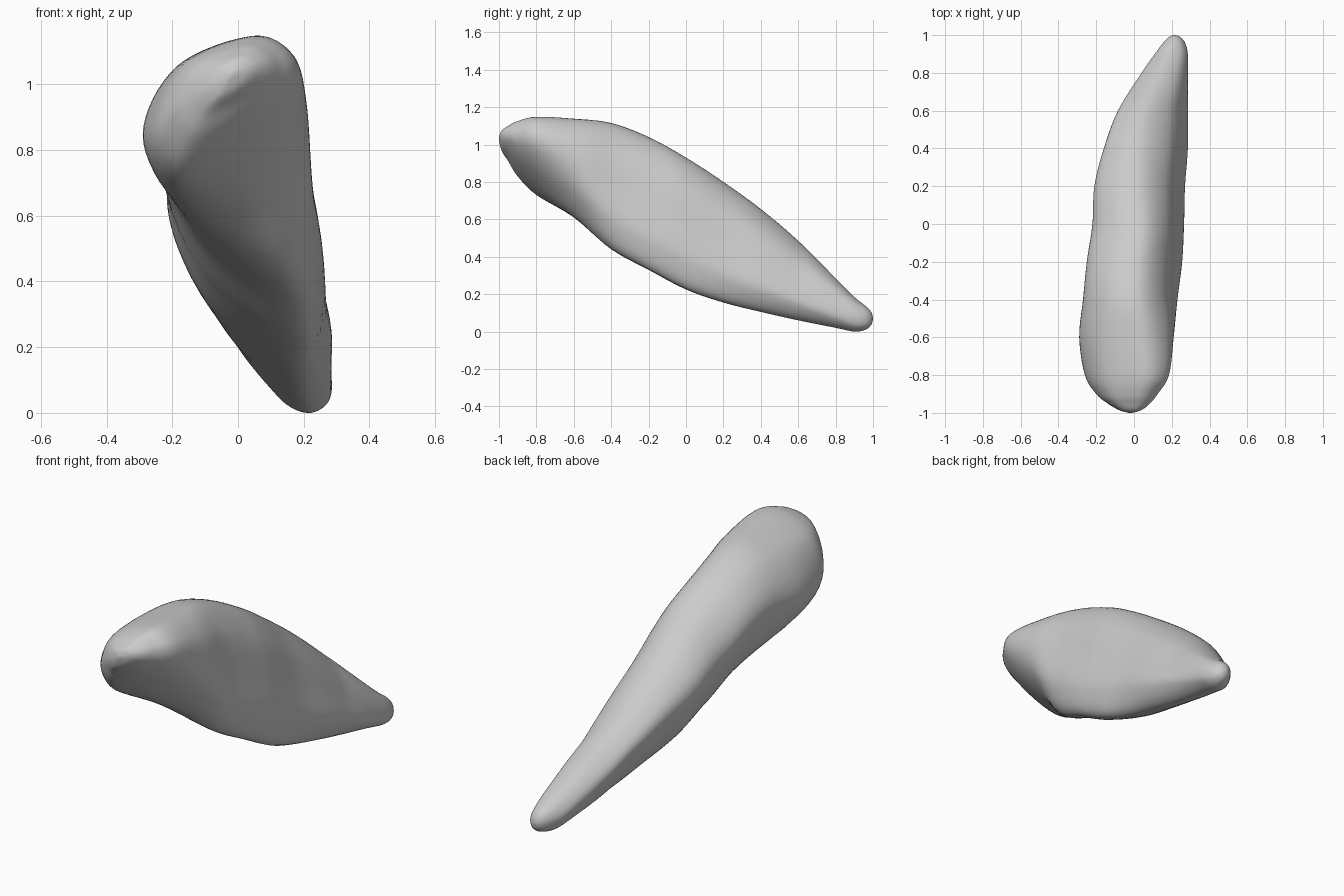
import bpy, bmesh
from mathutils import Vector

cube = bpy.data.objects.get("Cube")
if cube:
    bpy.data.objects.remove(cube)

# Stations along the body: y, x min, x max, z min, z max, shape (0 head, 1 middle, 2 tail, 3 tip)
STATIONS = [
    (-1.0, -.03, -.01, 1.02, 1.04, 0), (-.985, -.08, .04, .965, 1.075, 0),
    (-.95, -.14, .085, .91, 1.1, 0), (-.9, -.2, .125, .83, 1.125, 0),
    (-.8, -.26, .185, .73, 1.148, .05), (-.6, -.29, .21, .61, 1.138, .45),
    (-.4, -.27, .23, .44, 1.115, .85), (-.2, -.25, .255, .33, 1.04, 1),
    (0, -.22, .265, .225, .93, 1), (.2, -.21, .27, .155, .8, 1.3),
    (.4, -.16, .285, .105, .655, 1.7), (.6, -.085, .285, .06, .485, 2),
    (.8, .04, .285, .02, .285, 2.5), (.9, .11, .285, 0, .185, 2.9),
    (.96, .155, .27, .01, .137, 3), (.99, .185, .245, .035, .105, 3),
    (1.0, .21, .22, .065, .075, 3),
]
# Cross-section outlines inside a unit box, clockwise from the top
SHAPES = [
    [(.7, 1), (.96, .88), (1, .64), (.8, .34), (.46, .09), (.15, 0), (0, .3), (.2, .78)],
    [(.56, 1), (.82, .82), (.94, .5), (1, .2), (.84, 0), (.27, .25), (0, .67), (.2, .93)],
    [(.42, 1), (.74, .8), (.92, .5), (1, .2), (.74, 0), (.26, .3), (0, .76), (.13, .96)],
    [(.45, 1), (.82, .85), (1, .5), (.92, .16), (.58, 0), (.18, .15), (0, .55), (.13, .88)],
]
AROUND, ALONG = 8, 5


def spline(a, b, c, d, t):
    """Catmull-Rom curve between b and c."""
    return 0.5 * (2 * b + (c - a) * t + (2 * a - 5 * b + 4 * c - d) * t * t
                  + (3 * b - a - 3 * c + d) * t ** 3)


def outline(shape):
    """Smooth closed outline, blended between shapes and fitted to the unit box."""
    k = min(int(shape), len(SHAPES) - 2)
    pts = [Vector(p).lerp(Vector(q), shape - k) for p, q in zip(SHAPES[k], SHAPES[k + 1])]
    n = len(pts)
    ring = [spline(*(pts[(i + j) % n] for j in (-1, 0, 1, 2)), s / AROUND)
            for i in range(n) for s in range(AROUND)]
    lo = [min(p[a] for p in ring) for a in (0, 1)]
    hi = [max(p[a] for p in ring) for a in (0, 1)]
    return [[(p[a] - lo[a]) / (hi[a] - lo[a]) for a in (0, 1)] for p in ring]


# Smoothly interpolated stations
rows = [Vector(s) for s in STATIONS]
last = len(rows) - 1
fine = [spline(rows[max(i - 1, 0)], rows[i], rows[i + 1], rows[min(i + 2, last)], s / ALONG)
        for i in range(last) for s in range(ALONG)] + [rows[-1]]

# Loft the body
bm = bmesh.new()
rings = []
for y, x0, x1, z0, z1, shape in fine:
    ring = outline(max(0, min(len(SHAPES) - 1, shape)))
    rings.append([bm.verts.new((x0 + u * (x1 - x0), y, z0 + v * (z1 - z0))) for u, v in ring])
for a, b in zip(rings, rings[1:]):
    for i in range(len(a)):
        j = (i + 1) % len(a)
        bm.faces.new((a[i], a[j], b[j], b[i]))
bm.faces.new(rings[0])
bm.faces.new(rings[-1])
bmesh.ops.recalc_face_normals(bm, faces=bm.faces)
for f in bm.faces:
    f.smooth = True
mesh = bpy.data.meshes.new("organ_body")
bm.to_mesh(mesh)
bm.free()
body = bpy.data.objects.new("organ_body", mesh)
bpy.context.collection.objects.link(body)

# Plain grey material
grey = bpy.data.materials.new("light_grey")
grey.use_nodes = True
colour = (.6, .6, .6, 1)
grey.diffuse_color = colour
grey.node_tree.nodes["Principled BSDF"].inputs["Base Color"].default_value = colour
mesh.materials.append(grey)
